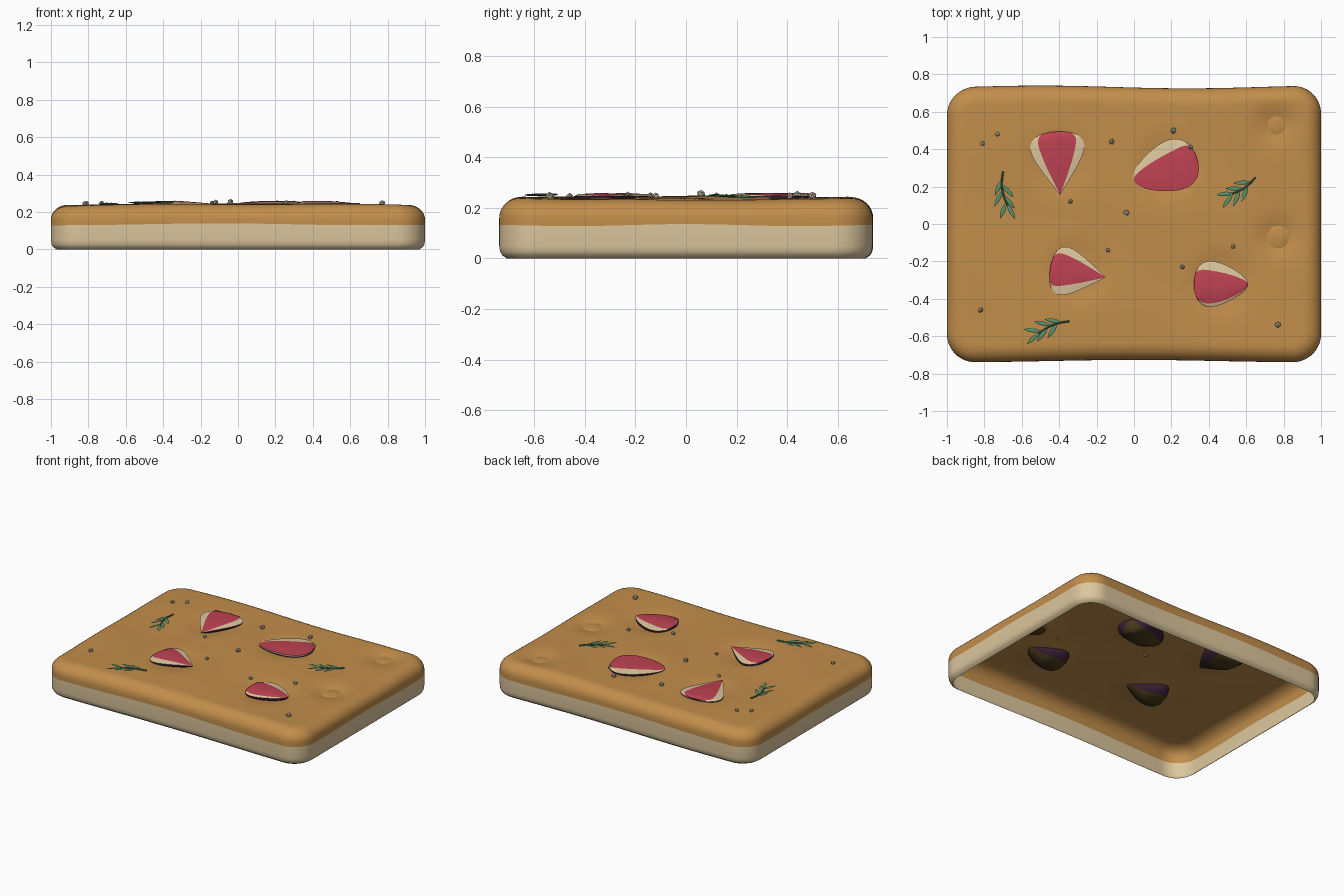
import bpy, bmesh, math, random
from math import sin, cos, pi, sqrt, exp, hypot, radians
from mathutils import Vector

if "Cube" in bpy.data.objects:
    bpy.data.objects.remove(bpy.data.objects["Cube"])
random.seed(4)


def material(name, r, g, b):
    m = bpy.data.materials.new(name)
    m.use_nodes = True
    m.diffuse_color = (r, g, b, 1)
    m.node_tree.nodes["Principled BSDF"].inputs["Base Color"].default_value = (r, g, b, 1)
    return m


CRUST = material("golden_crust", 0.54, 0.27, 0.07)
CRUMB = material("pale_crumb", 0.72, 0.57, 0.34)
RED = material("fruit_red", 0.52, 0.055, 0.085)
SKIN = material("fruit_purple_skin", 0.045, 0.015, 0.04)
DARK = material("dark_underside", 0.07, 0.045, 0.012)
LEAF = material("leaf_green", 0.10, 0.29, 0.16)
STEM = material("stem_green", 0.05, 0.16, 0.08)
SALT = material("salt_grey", 0.45, 0.41, 0.32)

# tip, blunt end, half width, red band limits across, taper power
FRUIT = [((-0.395, 0.155), (-0.415, 0.495), 0.145, -0.62, 0.62, 1.0),
         ((0.0, 0.235), (0.335, 0.36), 0.135, -1.0, 0.5, 0.5),
         ((-0.15, -0.285), (-0.45, -0.24), 0.13, -0.62, 0.55, 1.0),
         ((0.61, -0.32), (0.32, -0.32), 0.125, -0.55, 0.85, 0.6)]
DIMPLES = [(0.76, 0.53), (0.77, -0.07)]


def height(x, y):
    """Height of the bread's top, with waves and pressed hollows."""
    h = 0.243 - 0.009 * x * x + 0.004 * sin(5 * x + 1) * cos(4 * y) + 0.002 * sin(9 * y + 3 * x)
    for a, b, *_ in FRUIT:
        d = hypot(x - (a[0] + b[0]) / 2, y - (a[1] + b[1]) / 2)
        h -= 0.014 * exp(-(d / 0.16) ** 4)
    for a, b in DIMPLES:
        h -= 0.028 * exp(-(hypot(x - a, y - b) / 0.1) ** 2)
    return h


def finish(name, bm, mats, angle=50):
    bmesh.ops.recalc_face_normals(bm, faces=bm.faces)
    mesh = bpy.data.meshes.new(name)
    bm.to_mesh(mesh)
    bm.free()
    for m in mats:
        mesh.materials.append(m)
    for p in mesh.polygons:
        p.use_smooth = True
    mesh.set_sharp_from_angle(angle=radians(angle))
    ob = bpy.data.objects.new(name, mesh)
    bpy.context.collection.objects.link(ob)
    return ob


def bridge(bm, a, b, mat_of):
    n = len(a)
    for i in range(n):
        j = (i + 1) % n
        bm.faces.new((a[i], a[j], b[j], b[i])).material_index = mat_of(i)


def outline(inset):
    """Rounded rectangle with slightly wavy long edges."""
    pts, r = [], 0.15 - inset
    corners = [(0.85, 0.59), (-0.85, 0.59), (-0.85, -0.59), (0.85, -0.59)]
    for k, (cx, cy) in enumerate(corners):
        for i in range(15):
            a = (k + i / 14) * pi / 2
            pts.append((cx + r * cos(a), cy + r * sin(a)))
        nx, ny = corners[(k + 1) % 4]
        n = 56 if k % 2 == 0 else 40
        ex, ey = r * cos((k + 1) * pi / 2), r * sin((k + 1) * pi / 2)
        for i in range(1, n):
            t = i / n
            pts.append((cx + (nx - cx) * t + ex, cy + (ny - cy) * t + ey))
    return [(x, y * (0.99 + (0.01 * cos(4 * x + 2) if y > 0 else 0.008 * cos(3.5 * x + pi))))
            for x, y in pts]


# Bread: hollow shell, open underneath
bm = bmesh.new()
rings = []


def add_ring(pts, zfunc):
    rings.append([bm.verts.new((x, y, zfunc(x, y))) for x, y in pts])


for inset, z in ((0.03, 0.0), (0.012, 0.012), (0.003, 0.028), (0, 0.05)):
    add_ring(outline(inset), lambda x, y: z)
add_ring(outline(0), lambda x, y: 0.133 + 0.005 * sin(4 * x + 2) + 0.004 * cos(7 * y))
for k in range(9):
    a = k / 8 * pi / 2
    add_ring(outline(0.09 * (1 - cos(a))),
             lambda x, y: 0.16 + (height(x, y) - 0.16) * sin(a))
edge = outline(0.09)
for k in range(1, 44):
    s = 1 - k / 44
    add_ring([(x * s, y * s) for x, y in edge], height)
for k in range(len(rings) - 1):
    bridge(bm, rings[k], rings[k + 1], lambda i: 1 if k < 4 else 0)
centre = bm.verts.new((0, 0, height(0, 0)))
last = rings[-1]
for i, v in enumerate(last):
    bm.faces.new((v, last[(i + 1) % len(last)], centre))
finish("bread", bm, [CRUST, CRUMB])


# Fruit wedges: cut face up, skin sunk into the bread
def fruit(n, tip, end, width, lo, hi, power):
    bm = bmesh.new()
    tip, end = Vector(tip), Vector(end)
    axis = end - tip
    side = Vector((-axis.y, axis.x)).normalized()
    steps, loops = 22, []
    for k in range(steps + 1):
        s = 0.004 + 0.992 * (1 - cos(pi * k / steps)) / 2
        f = s ** power * sqrt(1 - s ** 4) / (0.62 if power > 0.8 else 0.72)
        grow = s ** 7
        l, h = lo - (1 + lo) * grow, hi + (1 - hi) * grow
        top = [(-1, 0), (l, 0.008), ((l + h) / 2, 0.013), (h, 0.008), (1, 0)]
        low = [(t, -0.075 * sqrt(1 - t * t) - 0.008) for t in (0.95, 0.65, 0, -0.65, -0.95)]
        loop = []
        for t, dz in top + low:
            p = tip + axis * s + side * t * f * width
            loop.append(bm.verts.new((p.x, p.y, 0.246 + dz * min(1, f * 1.2))))
        loops.append(loop)
    mats = [1, 0, 0, 1, 2, 2, 3, 3, 2, 2]
    for a, b in zip(loops, loops[1:]):
        bridge(bm, a, b, lambda i: mats[i])
    for loop in (loops[0], loops[-1]):
        bm.faces.new(loop).material_index = 2
    finish(f"fruit_wedge_{n}", bm, [RED, CRUMB, SKIN, DARK], 40)


for n, spec in enumerate(FRUIT):
    fruit(n + 1, *spec)

# Round buttons at the bottom of the bare hollows
for n, (x, y) in enumerate(DIMPLES):
    bm = bmesh.new()
    bmesh.ops.create_uvsphere(bm, u_segments=32, v_segments=16, radius=1)
    for f in bm.faces:
        f.material_index = 1 if f.calc_center_median().z < -0.3 else 0
    bmesh.ops.scale(bm, verts=bm.verts, vec=(0.08, 0.08, 0.022))
    bmesh.ops.translate(bm, verts=bm.verts, vec=(x, y, 0.202))
    finish(f"crust_button_{n + 1}", bm, [CRUST, DARK])


# Herb sprigs: thin bent stem with paired leaves
def add_leaf(bm, base, direction, length):
    d = Vector((cos(direction), sin(direction)))
    s = Vector((-d.y, d.x))
    loops = []
    for t in (0.02, 0.2, 0.45, 0.75, 0.98):
        w = 0.012 * sin(pi * t) ** 0.8
        p = base + d * length * t
        z = height(p.x, p.y) + 0.009
        loops.append([bm.verts.new((p.x + s.x * u * w, p.y + s.y * u * w, z + v * 0.4 * w))
                      for u, v in ((1, 0), (0, 1), (-1, 0), (0, -1))])
    for a, b in zip(loops, loops[1:]):
        bridge(bm, a, b, lambda i: 0)
    bm.faces.new(loops[0])
    bm.faces.new(loops[-1])


def sprig(n, start, end, bend):
    bm = bmesh.new()
    a, b = Vector(start), Vector(end)
    d = b - a
    s = Vector((-d.y, d.x))
    heading = math.atan2(d.y, d.x)
    point = lambda t: a + d * t + s * bend * sin(pi * t)
    loops = []
    for k in range(9):
        p = point(k / 8)
        z = height(p.x, p.y) + 0.008
        off = s.normalized() * 0.005
        loops.append([bm.verts.new((p.x + off.x * cos(q), p.y + off.y * cos(q), z + 0.005 * sin(q)))
                      for q in (i * pi / 3 for i in range(6))])
    for p, q in zip(loops, loops[1:]):
        bridge(bm, p, q, lambda i: 1)
    for t, turn in ((0.22, -0.55), (0.36, 0.6), (0.55, -0.6), (0.68, 0.55), (0.9, -0.5), (0.94, 0.35)):
        add_leaf(bm, point(t), heading + turn, 0.095)
    finish(f"herb_sprig_{n}", bm, [LEAF, STEM], 60)


sprig(1, (-0.70, 0.28), (-0.675, 0.10), -0.1)
sprig(2, (0.65, 0.25), (0.52, 0.16), 0.08)
sprig(3, (-0.345, -0.52), (-0.51, -0.585), -0.08)

# Salt grains
GRAINS = [(-0.81, 0.43), (-0.73, 0.48), (-0.12, 0.44), (0.21, 0.5), (0.3, 0.41), (-0.34, 0.12),
          (-0.04, 0.06), (-0.14, -0.14), (0.26, -0.23), (0.53, -0.12), (-0.82, -0.46), (0.77, -0.54)]
for n, (x, y) in enumerate(GRAINS):
    bm = bmesh.new()
    bmesh.ops.create_icosphere(bm, subdivisions=1, radius=random.uniform(0.012, 0.018))
    for v in bm.verts:
        v.co *= random.uniform(0.85, 1.15)
    bmesh.ops.translate(bm, verts=bm.verts, vec=(x, y, height(x, y) + 0.008))
    finish(f"salt_grain_{n + 1}", bm, [SALT], 25)
